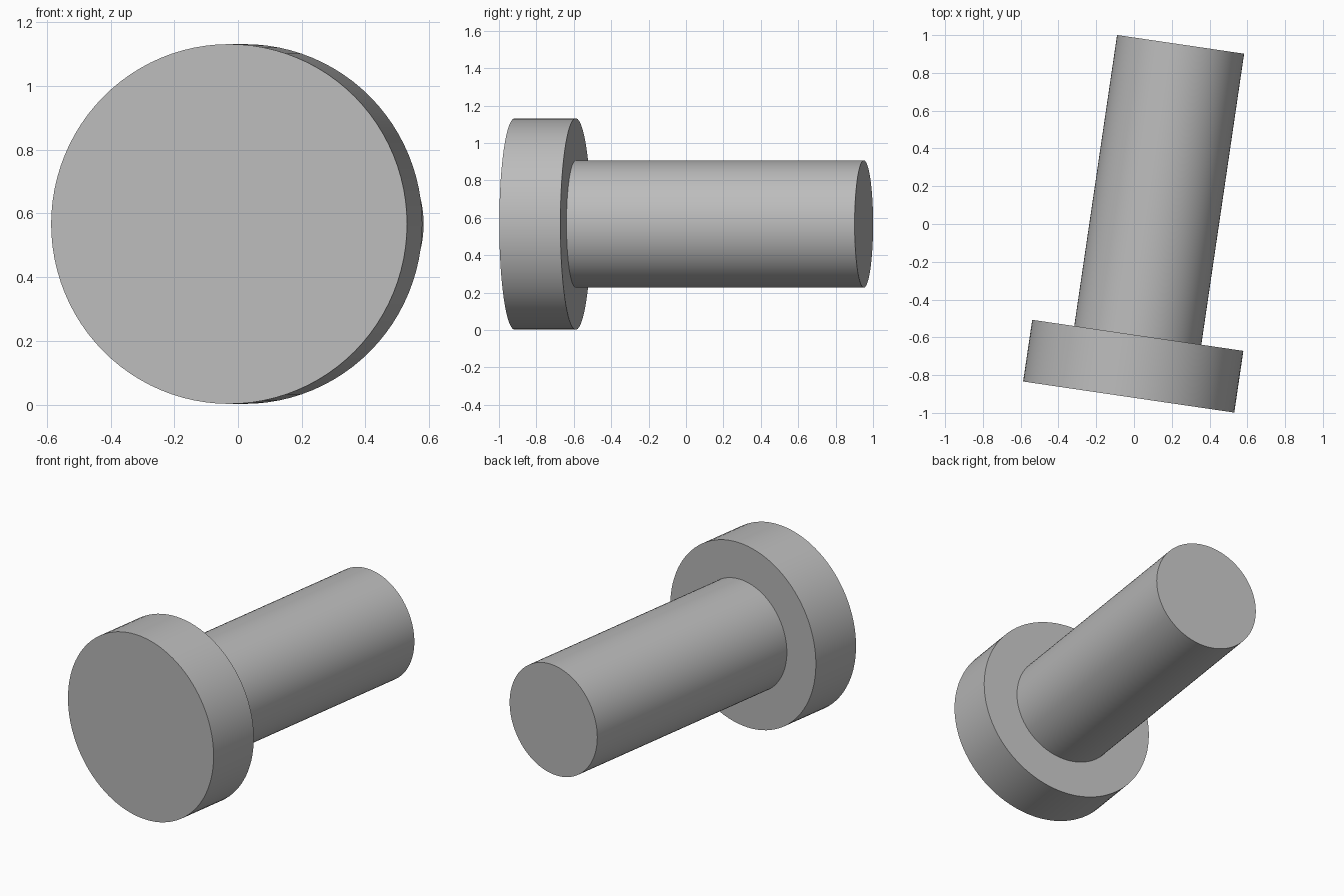
import bpy
import math
from mathutils import Matrix, Vector

cube = bpy.data.objects.get("Cube")
if cube:
    bpy.data.objects.remove(cube, do_unlink=True)

# Plain grey material
grey = bpy.data.materials.new("grey")
grey.use_nodes = True
colour = (0.5, 0.5, 0.5, 1)
grey.diffuse_color = colour
grey.node_tree.nodes["Principled BSDF"].inputs["Base Color"].default_value = colour

# Shared axis, turned slightly about the vertical
YAW = math.radians(-8.37)
START = Vector((-0.028, -0.916, 0.567))
HEAD_LENGTH = 0.33
FULL_LENGTH = 1.887


def lathe_profile(name, profile):
    """Closed solid from (distance along axis, radius) points, spun around the axis."""
    sides = 96
    verts, faces = [], []
    for along, radius in profile:
        for i in range(sides):
            a = math.tau * i / sides
            verts.append((radius * math.cos(a), along, radius * math.sin(a)))
    for r in range(len(profile) - 1):
        for i in range(sides):
            j = (i + 1) % sides
            low, high = r * sides, (r + 1) * sides
            faces.append((low + i, high + i, high + j, low + j))
    faces.append(tuple(range(sides)))
    last = (len(profile) - 1) * sides
    faces.append(tuple(reversed(range(last, last + sides))))
    mesh = bpy.data.meshes.new(name)
    mesh.from_pydata(verts, [], faces)
    mesh.materials.append(grey)
    obj = bpy.data.objects.new(name, mesh)
    bpy.context.collection.objects.link(obj)
    obj.matrix_world = Matrix.Translation(START) @ Matrix.Rotation(YAW, 4, 'Z')
    bpy.ops.object.select_all(action='DESELECT')
    obj.select_set(True)
    bpy.context.view_layer.objects.active = obj
    bpy.ops.object.shade_smooth_by_angle(angle=math.radians(30))
    return obj


# Wide head and narrow shaft in one stepped solid
lathe_profile("headed_pin", [
    (0, 0.565), (HEAD_LENGTH, 0.565),
    (HEAD_LENGTH, 0.34), (FULL_LENGTH, 0.34),
])
